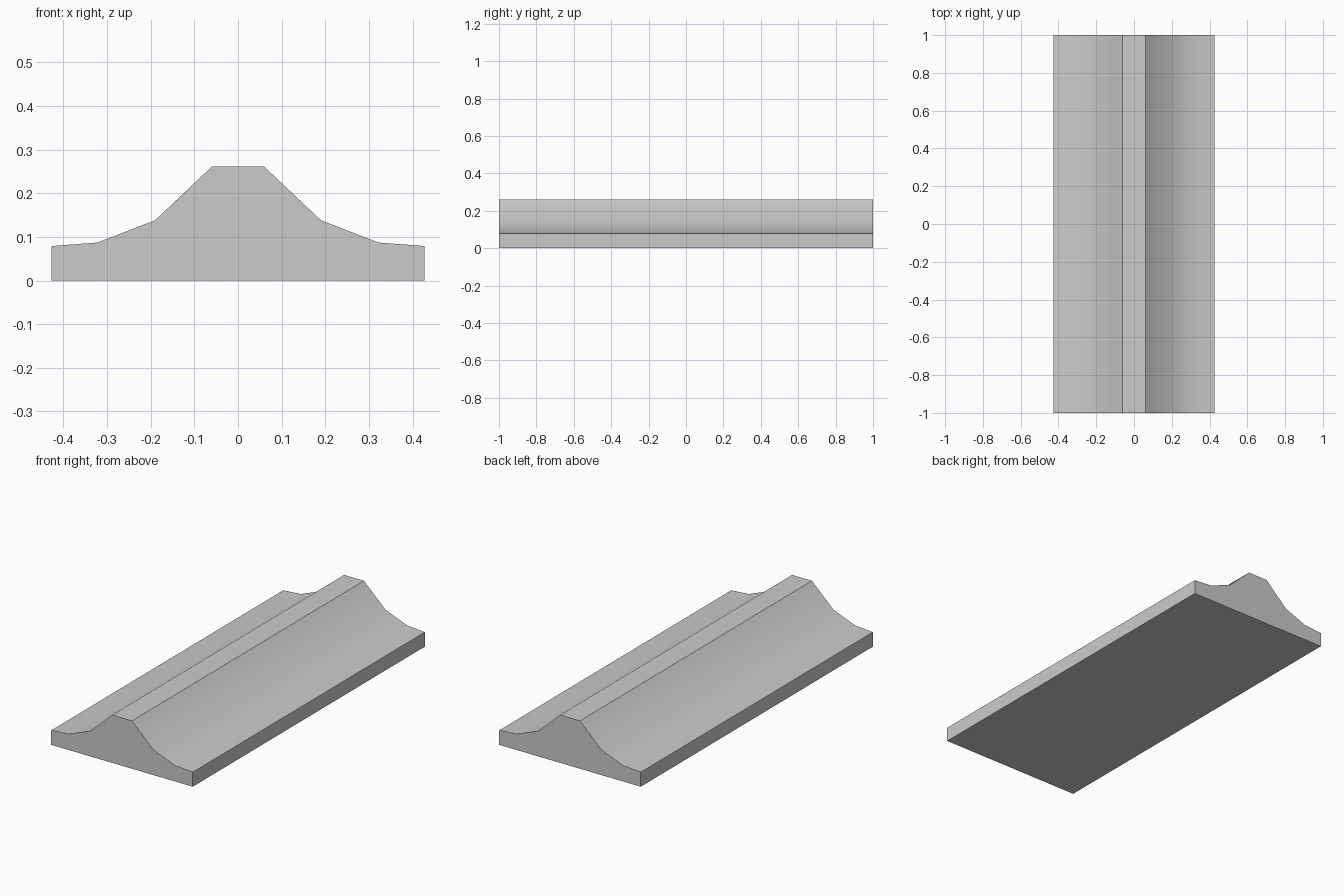
import bpy
import bmesh
import math

cube = bpy.data.objects.get("Cube")
if cube:
    bpy.data.objects.remove(cube, do_unlink=True)

# Single grey material
grey = bpy.data.materials.new("plain_grey")
grey.use_nodes = True
colour = (0.6, 0.6, 0.6, 1)
grey.diffuse_color = colour
grey.node_tree.nodes["Principled BSDF"].inputs["Base Color"].default_value = colour

# Half of the ridge cross-section (x, z), mirrored to the other side
half = [(0.427, 0), (0.427, 0.079), (0.322, 0.087), (0.19, 0.138), (0.06, 0.261)]
profile = half + [(-x, z) for x, z in reversed(half)]

# Extrude the cross-section along the length
bm = bmesh.new()
end = bm.faces.new([bm.verts.new((x, -1, z)) for x, z in profile])
result = bmesh.ops.extrude_face_region(bm, geom=[end], use_keep_orig=True)
moved = [v for v in result["geom"] if isinstance(v, bmesh.types.BMVert)]
bmesh.ops.translate(bm, verts=moved, vec=(0, 2, 0))
bmesh.ops.recalc_face_normals(bm, faces=bm.faces[:])
mesh = bpy.data.meshes.new("ridge_strip")
bm.to_mesh(mesh)
bm.free()

strip = bpy.data.objects.new("ridge_strip", mesh)
bpy.context.collection.objects.link(strip)
mesh.materials.append(grey)

# Smooth the concave slopes, keep the crest and base edges crisp
bpy.ops.object.select_all(action="DESELECT")
strip.select_set(True)
bpy.context.view_layer.objects.active = strip
bpy.ops.object.shade_smooth_by_angle(angle=math.radians(30))
